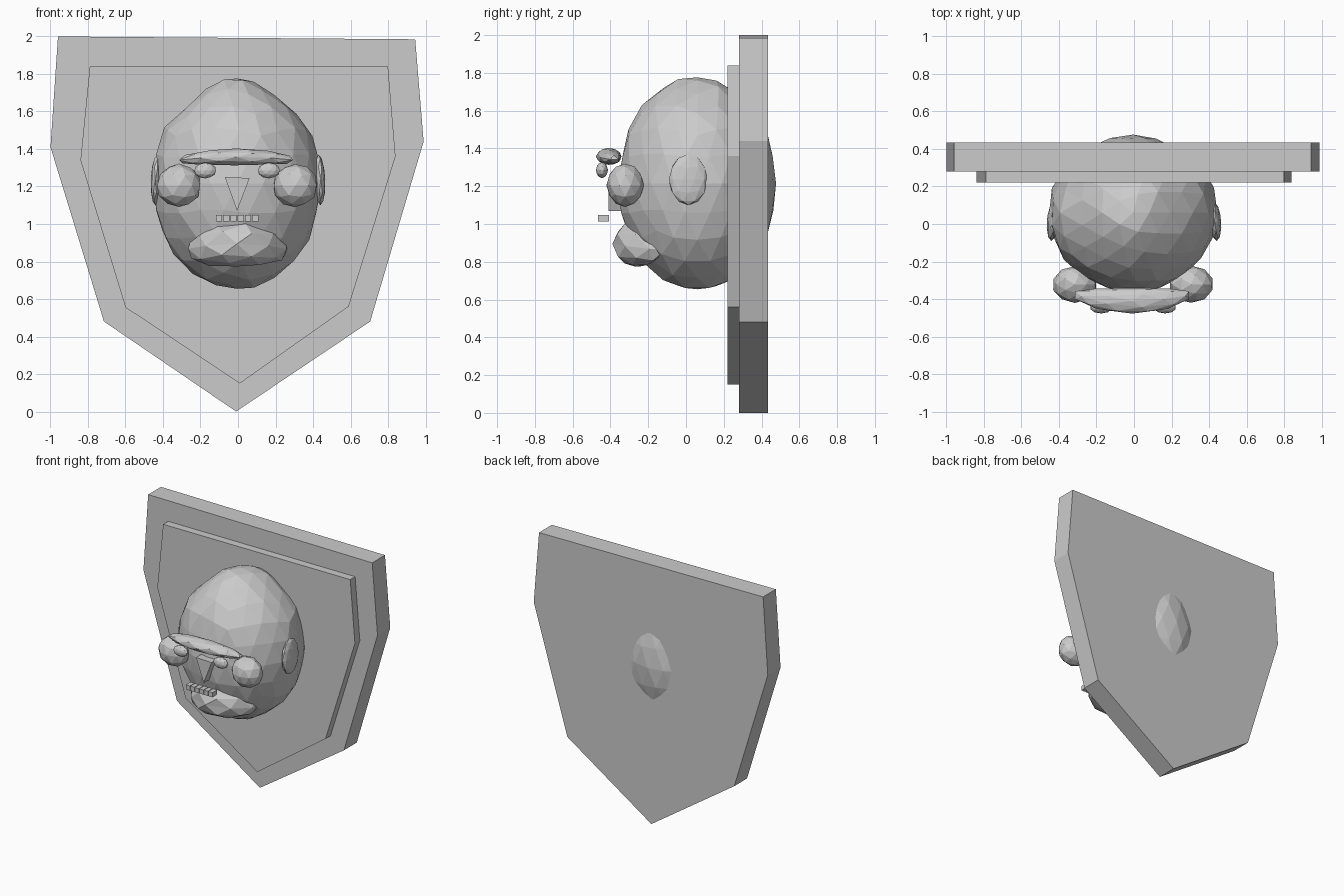
import bpy, bmesh, math, random
from mathutils import Vector, Euler

if "Cube" in bpy.data.objects:
    bpy.data.objects.remove(bpy.data.objects["Cube"])

random.seed(4)
stone = bpy.data.materials.new("plain_grey")
stone.diffuse_color = (0.6, 0.6, 0.6, 1)
stone.use_nodes = True
stone.node_tree.nodes["Principled BSDF"].inputs["Base Color"].default_value = stone.diffuse_color


def finish(name, bm):
    bmesh.ops.recalc_face_normals(bm, faces=bm.faces)
    me = bpy.data.meshes.new(name)
    bm.to_mesh(me)
    bm.free()
    me.materials.append(stone)
    ob = bpy.data.objects.new(name, me)
    bpy.context.collection.objects.link(ob)
    return ob


def slab(name, outline, y0, y1):
    """Extrude an x/z outline from y0 back to y1."""
    bm = bmesh.new()
    face = bm.faces.new([bm.verts.new((x, y0, z)) for x, z in outline])
    new = bmesh.ops.extrude_face_region(bm, geom=[face])["geom"]
    verts = [g for g in new if isinstance(g, bmesh.types.BMVert)]
    bmesh.ops.translate(bm, verts=verts, vec=(0, y1 - y0, 0))
    return finish(name, bm)


def blob(name, loc, size, level, rot=(0, 0, 0), jitter=0.0, shape=None):
    """Faceted ellipsoid, optionally reshaped on the unit sphere."""
    bm = bmesh.new()
    bmesh.ops.create_icosphere(bm, subdivisions=level, radius=1)
    turn = Euler(rot).to_matrix()
    for v in bm.verts:
        p = v.co * (1 + random.uniform(-jitter, jitter))
        if shape:
            p = shape(p)
        v.co = turn @ Vector([a * b for a, b in zip(p, size)]) + Vector(loc)
    return finish(name, bm)


# Wall plaque: back board and raised panel
slab("back_board", [(-0.96, 2.0), (0.945, 1.985), (0.99, 1.44), (0.705, 0.48),
                    (-0.01, 0), (-0.715, 0.48), (-1.0, 1.41)], 0.28, 0.435)
slab("raised_panel", [(-0.79, 1.84), (0.80, 1.84), (0.84, 1.36), (0.59, 0.56),
                      (0.01, 0.15), (-0.60, 0.555), (-0.84, 1.34)], 0.22, 0.29)


# Head: egg pinched towards the crown and the back
def head_shape(p):
    pinch = 1 - 0.55 * max(0, p.z - 0.55) - 0.35 * max(0, p.y - 0.6)
    return Vector((p.x * pinch, p.y, p.z))


blob("head", (-0.005, 0.06, 1.215), (0.45, 0.42, 0.565), 3,
     jitter=0.015, shape=head_shape)


# Brow: drooping bar, also swept back at its ends
def brow_shape(p):
    return Vector((p.x, p.y + 0.5 * p.x ** 2, p.z - 0.4 * p.x ** 2))


blob("brow", (-0.01, -0.41, 1.358), (0.32, 0.068, 0.045), 2, shape=brow_shape)


# Lips: thick crescent wrapped around the jaw
def lips_shape(p):
    return Vector((p.x, p.y + 1.0 * p.x ** 2, p.z - 0.25 * p.x ** 2))


blob("lips", (-0.005, -0.265, 0.895), (0.28, 0.125, 0.125), 2,
     jitter=0.03, shape=lips_shape)

# Paired features
for side, label in ((-1, "left"), (1, "right")):
    blob(label + "_cheek", (side * 0.31 - 0.005, -0.322, 1.205),
         (0.12, 0.098, 0.115), 2, jitter=0.02)
    blob(label + "_eye", (side * 0.17 - 0.005, -0.445, 1.285),
         (0.06, 0.032, 0.042), 2)
    blob(label + "_ear", (side * 0.435, 0.012, 1.235),
         (0.03, 0.103, 0.135), 2, rot=(0, side * -0.04, side * 0.06))

# Nose: downward wedge
slab("nose", [(-0.07, 1.25), (0.062, 1.245), (-0.005, 1.07)], -0.41, -0.30)

# Teeth: row of small blocks
for i in range(6):
    x = -0.118 + i * 0.0385
    slab("tooth_%d" % (i + 1), [(x, 1.012), (x + 0.034, 1.012),
                                (x + 0.034, 1.048), (x, 1.048)], -0.465, -0.408)
